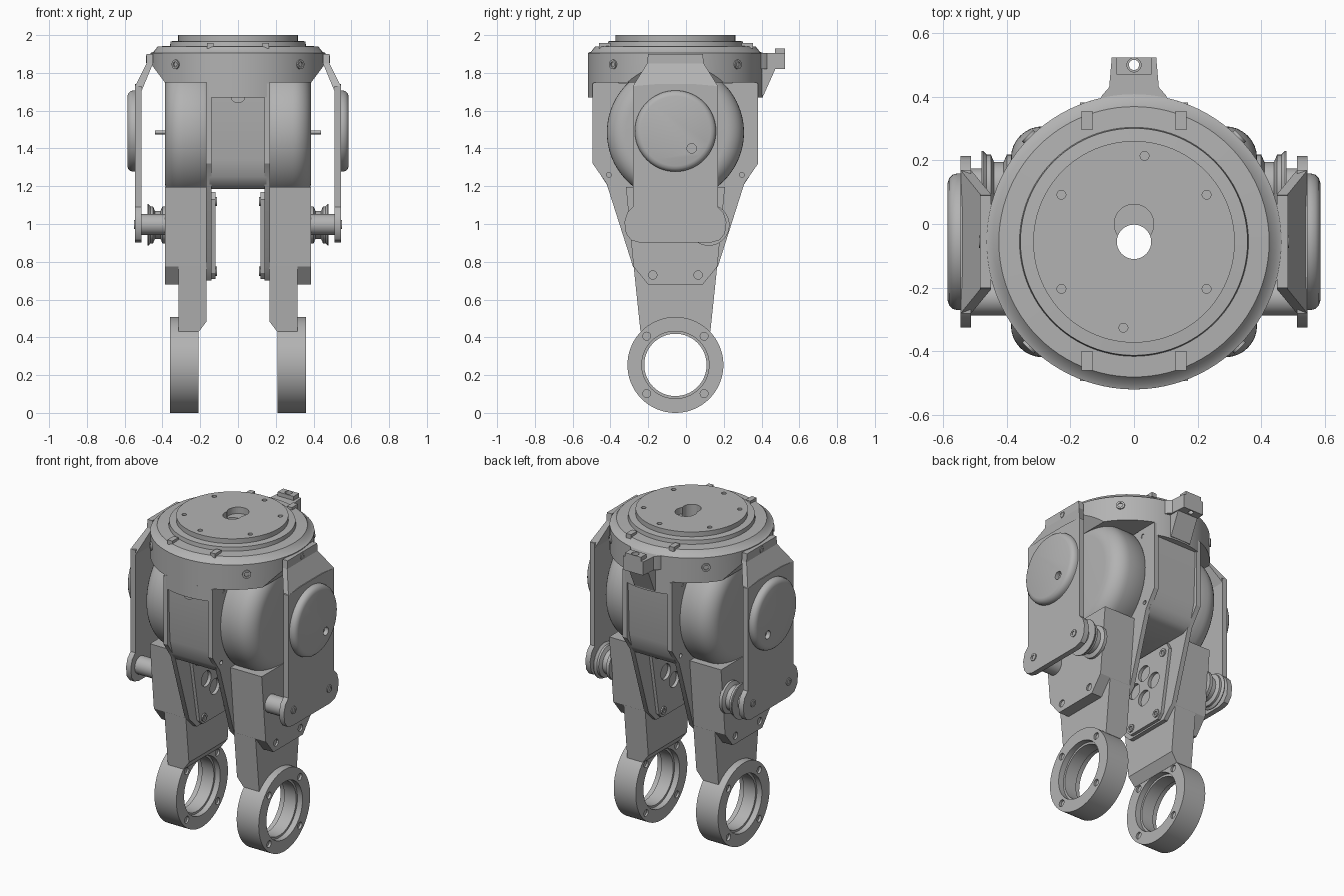
import bpy, bmesh, math
from math import cos, sin, pi
from mathutils import Vector

if "Cube" in bpy.data.objects:
    bpy.data.objects.remove(bpy.data.objects["Cube"])

CY = -0.056      # shared centre line in y
DRUM_Z = 1.485   # height of the drum axis

grey = bpy.data.materials.new("plain grey")
grey.use_nodes = True
grey.diffuse_color = (0.45, 0.45, 0.45, 1)
grey.node_tree.nodes["Principled BSDF"].inputs["Base Color"].default_value = (0.45, 0.45, 0.45, 1)


def place(axis, u, v, h):
    """Profile coordinates to world: x -> (y, z), y -> (x, z), z -> (x, y)."""
    return {"x": (h, u, v), "y": (u, h, v), "z": (u, v, h)}[axis]


def add_prism(bm, pts, axis, a, b):
    lo = [bm.verts.new(place(axis, u, v, a)) for u, v in pts]
    hi = [bm.verts.new(place(axis, u, v, b)) for u, v in pts]
    bm.faces.new(lo)
    bm.faces.new(hi)
    for i in range(len(pts)):
        j = (i + 1) % len(pts)
        bm.faces.new((lo[i], lo[j], hi[j], hi[i]))


def circle(u, v, r, n=24):
    return [(u + r * cos(2 * pi * i / n), v + r * sin(2 * pi * i / n)) for i in range(n)]


def finish(name, bm, smooth=True):
    bmesh.ops.recalc_face_normals(bm, faces=bm.faces)
    me = bpy.data.meshes.new(name)
    bm.to_mesh(me)
    bm.free()
    me.materials.append(grey)
    ob = bpy.data.objects.new(name, me)
    bpy.context.collection.objects.link(ob)
    if smooth:
        shade(ob)
    return ob


def select(ob):
    bpy.ops.object.select_all(action="DESELECT")
    ob.select_set(True)
    bpy.context.view_layer.objects.active = ob


def shade(ob):
    select(ob)
    bpy.ops.object.shade_smooth_by_angle(angle=math.radians(32))


def prism(name, pts, axis, a, b):
    bm = bmesh.new()
    add_prism(bm, pts, axis, a, b)
    return finish(name, bm)


def lathe(name, prof, axis, cu, cv, closed=False, n=72):
    """Revolve (radius, height) points about an axis."""
    bm = bmesh.new()
    rings = [[bm.verts.new(place(axis, u, v, h)) for u, v in circle(cu, cv, r, n)] for r, h in prof]
    pairs = list(zip(rings, rings[1:]))
    if closed:
        pairs.append((rings[-1], rings[0]))
    else:
        bm.faces.new(rings[0])
        bm.faces.new(rings[-1])
    for p, q in pairs:
        for i in range(n):
            j = (i + 1) % n
            bm.faces.new((p[i], p[j], q[j], q[i]))
    return finish(name, bm)


def apply(ob, kind, **settings):
    m = ob.modifiers.new(kind.lower(), kind)
    for k, v in settings.items():
        setattr(m, k, v)
    select(ob)
    bpy.ops.object.modifier_apply(modifier=m.name)


def cut(ob, prisms):
    """Subtract (points, axis, start, end) prisms from the part."""
    bm = bmesh.new()
    for p in prisms:
        add_prism(bm, *p)
    tool = finish("cutter", bm, False)
    tool.hide_render = True
    apply(ob, "BOOLEAN", operation="DIFFERENCE", solver="EXACT", object=tool)
    bpy.data.objects.remove(tool)
    shade(ob)


def mirror(ob):
    apply(ob, "MIRROR", use_mirror_merge=False)


def sym(half):
    """Complete an outline given as (offset from centre line, z) on one side."""
    return [(CY - o, z) for o, z in half] + [(CY + o, z) for o, z in reversed(half)]


def box(u0, u1, v0, v1):
    return [(u0, v0), (u1, v0), (u1, v1), (u0, v1)]


shaft = (circle(0, CY, 0.054, 40), "z", 1.0, 2.1)

# Stepped turntable with chamfered sides and screw holes
table = lathe("turntable", [(0.464, 1.75), (0.464, 1.905), (0.447, 1.912), (0.425, 1.94), (0.36, 1.943),
                            (0.357, 1.967), (0.317, 1.97), (0.317, 2.0)], "z", 0, CY, n=96)
cut(table, [([(s * x, z) for x, z in ((0.388, 1.7), (0.388, 1.75), (0.455, 1.84), (0.6, 1.84), (0.6, 1.7))],
             "y", -0.7, 0.7) for s in (1, -1)])
cut(table, [(circle(0, 0, 0.062, 40), "z", 1.96, 2.1)])
cut(table, [shaft] + [(circle(0.272 * cos(a), CY + 0.272 * sin(a), 0.014, 16), "z", 1.985, 2.1)
                      for a in [math.radians(d) for d in (33, 83, 147, 213, 263, 327)]])

# Radial screw bushings around the rim
for k in range(4):
    a = pi / 4 + k * pi / 2
    screw = lathe("rim_screw", [(0.025, 0), (0.025, 0.012), (0.014, 0.012), (0.014, 0.004)], "z", 0, 0, n=20)
    screw.location = (0.46 * cos(a), CY + 0.46 * sin(a), 1.845)
    screw.rotation_euler = Vector((cos(a), sin(a), 0)).to_track_quat("Z", "Y").to_euler()

# Clips on the turntable step
for x in (-0.148, 0.148):
    for y in (0.325, -0.43):
        prism("turntable_clip", box(x - 0.017, x + 0.017, y - 0.03, y + 0.03), "z", 1.93, 1.957)

# Front and back skirt below the turntable
arc = [(0.464 * sin(t), CY - 0.464 * cos(t)) for t in [math.radians(-21 + 3 * i) for i in range(15)]]
for s, name in ((1, "front_skirt"), (-1, "back_skirt")):
    pts = [(x, CY + s * (y - CY)) for x, y in arc]
    prism(name, pts + [(0.166, CY - s * 0.3), (-0.166, CY - s * 0.3)], "z", 1.67, 1.755)

# Rear tab with lug and web
tab = prism("rear_tab", [(-0.12, 0.36), (-0.1, 0.405), (-0.078, 0.43), (-0.07, 0.523), (0.07, 0.523),
                         (0.078, 0.43), (0.1, 0.405), (0.12, 0.36)], "z", 1.82, 1.905)
cut(tab, [(circle(0, 0.5, 0.016), "z", 1.7, 2.1)])
lug = prism("rear_lug", box(-0.055, 0.055, 0.47, 0.523), "z", 1.9, 1.93)
cut(lug, [(circle(0, 0.5, 0.022), "z", 1.7, 2.1)])
prism("rear_web", [(0.36, 1.68), (0.41, 1.68), (0.475, 1.825), (0.36, 1.825)], "x", -0.07, 0.07)

# Central body with rounded lower edges
body = prism("central_body", sym([(0.34, 1.76), (0.43, 1.74), (0.415, 1.34), (0.39, 1.25), (0.36, 1.205),
                                  (0.32, 1.185)]), "x", -0.15, 0.15)
cut(body, [shaft])
lathe("front_boss", [(0.04, -0.492), (0.034, -0.478)], "y", 0, 1.68, n=32)

# Tapered body side plates, with weight-saving holes low down
plate = prism("body_side_plate", sym([(0.438, 1.745), (0.438, 1.32), (0.365, 1.215), (0.225, 0.775),
                                      (0.15, 0.7)]), "x", 0.14, 0.17)
cut(plate, [(circle(CY + s * o, z, 0.013, 16), "x", 0.1, 0.3)
            for s in (1, -1) for o, z in ((0.352, 1.26), (0.335, 1.7))])
mirror(plate)
pad = prism("inner_pad", sym([(0.2, 1.17), (0.22, 1.13), (0.15, 0.74), (0.12, 0.71)]), "x", 0.12, 0.141)
cut(pad, [(circle(CY + o, z, 0.048, 28), "x", 0.1, 0.2)
          for o, z in ((0, 1.06), (0, 0.9), (-0.085, 0.98), (0.085, 0.98))])
mirror(pad)
for o, z in ((0.17, 1.12), (-0.17, 1.12), (0.11, 0.75), (-0.11, 0.75)):
    mirror(lathe("pad_screw", [(0.024, 0.125), (0.024, 0.112), (0.012, 0.112), (0.012, 0.118)],
                 "x", CY + o, z, n=20))

# Drum motors with rounded outer edge
edge = [(0.263 + 0.1 * cos(t), 0.287 + 0.1 * sin(t)) for t in [i * pi / 16 for i in range(9)]]
mirror(lathe("drum", [(0.355, 0.165), (0.363, 0.18)] + edge, "x", CY, DRUM_Z, n=96))
mirror(lathe("drum_pin", [(0.01, 0.38), (0.01, 0.44)], "x", CY, DRUM_Z, n=16))

# Outer link plate: flat lower part, then bent in to the turntable
link = prism("link_plate", sym([(0.11, 1.74), (0.225, 1.73), (0.225, 1.09), (0.255, 1.06), (0.27, 1.01),
                                (0.262, 0.95), (0.235, 0.915), (0.19, 0.902)]), "x", 0.512, 0.545)
mirror(link)
bm = bmesh.new()
rows = [[(0.512, 0.225, 1.7), (0.545, 0.225, 1.73)], [(0.45, 0.15, 1.85), (0.484, 0.15, 1.85)],
        [(0.45, 0.145, 1.9), (0.484, 0.145, 1.9)]]
quads = [[bm.verts.new((x, CY + s * o, z)) for s in (-1, 1) for x, o, z in (row if s < 0 else row[::-1])]
         for row in rows]
bm.faces.new(quads[0])
bm.faces.new(quads[-1])
for p, q in zip(quads, quads[1:]):
    for i in range(4):
        j = (i + 1) % 4
        bm.faces.new((p[i], p[j], q[j], q[i]))
mirror(finish("link_bend", bm, False))
mirror(lathe("link_top_screw", [(0.02, 0.48), (0.02, 0.488), (0.011, 0.488), (0.011, 0.485)],
             "x", CY, 1.872, n=20))

# Round cover on the link plate
cover = lathe("round_cover", [(0.215, 0.515), (0.215, 0.555), (0.211, 0.57), (0.2, 0.581), (0.185, 0.586)],
              "x", CY, 1.492)
cut(cover, [(circle(0.03, 1.4, 0.025), "x", 0.56, 0.7)])
mirror(cover)

# Standoff in front, flanged spool behind
for y in (CY - 0.176, CY + 0.176):
    mirror(lathe("link_standoff", [(0.055, 0.37), (0.055, 0.515)], "x", y, 0.997, n=40))
    mirror(lathe("link_screw", [(0.023, 0.54), (0.023, 0.55), (0.012, 0.55), (0.012, 0.546)],
                 "x", y, 0.997, n=20))
mirror(lathe("spool", [(0.098, 0.38), (0.098, 0.4), (0.075, 0.41), (0.075, 0.44), (0.098, 0.45),
                       (0.098, 0.463), (0.11, 0.475), (0.11, 0.48)], "x", CY + 0.176, 0.995, n=48))

# Upper arm block with chamfered foot
block = prism("arm_block", sym([(0.262, 1.195), (0.222, 0.775), (0.145, 0.68)]), "x", 0.168, 0.386)
cut(block, [(circle(CY + s * 0.12, 0.73, 0.022, 20), "x", 0.375, 0.5) for s in (1, -1)])
mirror(block)

# Lower leg, chamfered on the inside where it meets the eye
leg = prism("lower_leg", sym([(0.23, 0.86), (0.185, 0.43)]), "x", 0.166, 0.315)
cut(leg, [([(0.1, 0.38), (0.1, 0.485), (0.166, 0.485), (0.207, 0.43), (0.207, 0.38)], "y", -0.6, 0.6)])
mirror(leg)

# Eye ring at the foot, stepped bore and four bolt holes
eye = lathe("foot_eye", [(0.254, 0.208), (0.254, 0.36), (0.178, 0.36), (0.178, 0.325), (0.165, 0.325),
                         (0.165, 0.243), (0.178, 0.243), (0.178, 0.208)], "x", CY, 0.254, closed=True)
cut(eye, [(circle(CY + 0.152 * i, 0.254 + 0.152 * j, 0.021, 20), "x", a, a + 0.1)
          for i in (1, -1) for j in (1, -1) for a in (0.12, 0.345)])
mirror(eye)
